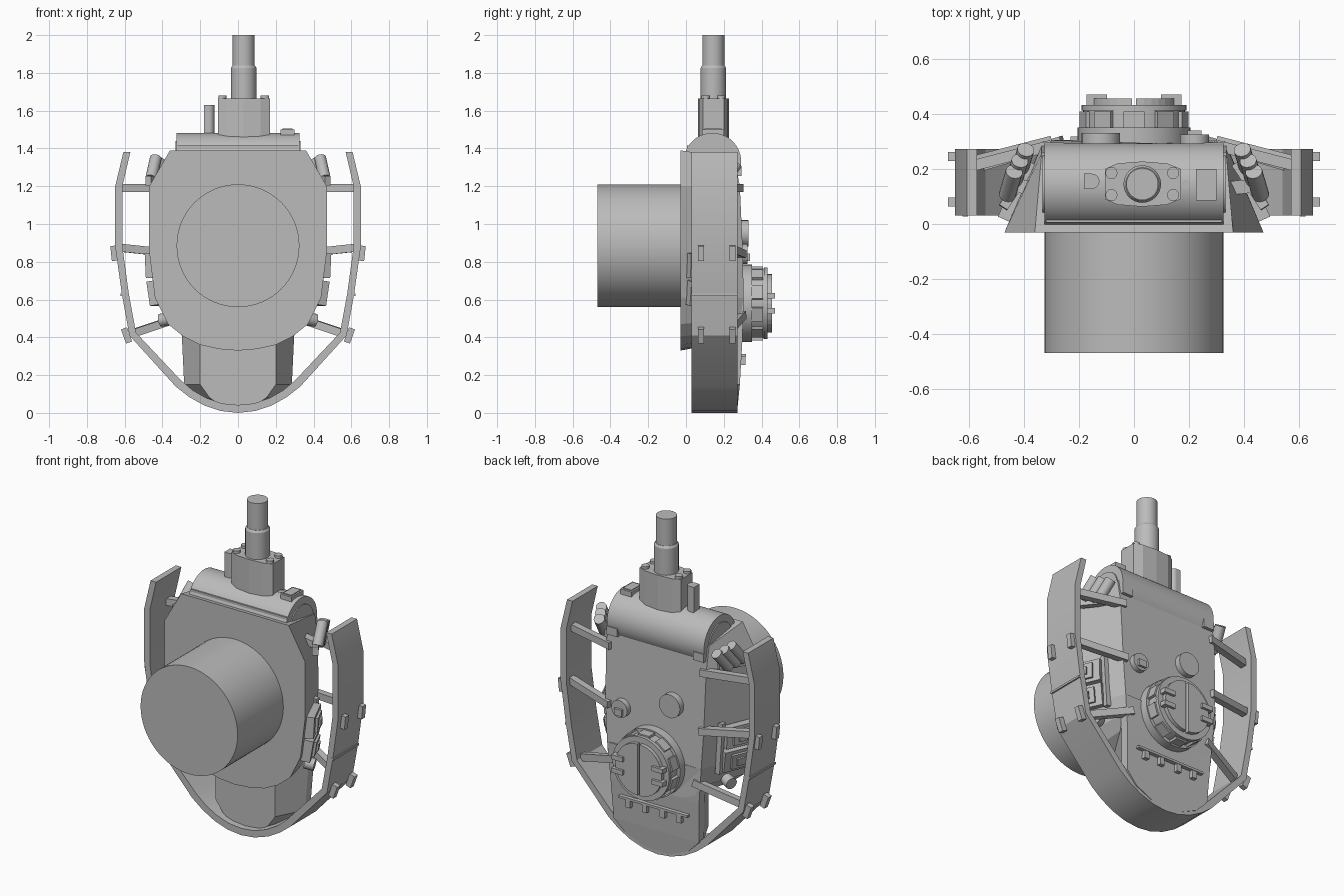
import bpy, bmesh, math
from mathutils import Vector, Matrix

old = bpy.data.objects.get("Cube")
if old:
    bpy.data.objects.remove(old, do_unlink=True)

grey = bpy.data.materials.new("plain grey")
grey.use_nodes = True
COL = (0.5, 0.5, 0.5, 1)
grey.diffuse_color = COL
grey.node_tree.nodes["Principled BSDF"].inputs["Base Color"].default_value = COL


def finish(name, bm, smooth=False):
    bmesh.ops.recalc_face_normals(bm, faces=bm.faces)
    me = bpy.data.meshes.new(name)
    bm.to_mesh(me)
    bm.free()
    me.materials.append(grey)
    ob = bpy.data.objects.new(name, me)
    bpy.context.collection.objects.link(ob)
    if smooth:
        bpy.ops.object.select_all(action="DESELECT")
        ob.select_set(True)
        bpy.context.view_layer.objects.active = ob
        bpy.ops.object.shade_smooth_by_angle(angle=math.radians(30))
    return ob


def box(name, centre, size, rot=None):
    bm = bmesh.new()
    m = Matrix.Translation(centre) @ (rot or Matrix()) @ Matrix.Diagonal((*size, 1))
    bmesh.ops.create_cube(bm, size=1, matrix=m)
    return finish(name, bm)


def cyl(name, a, b, r, r2=None, n=32):
    a, b = Vector(a), Vector(b)
    bm = bmesh.new()
    m = Matrix.Translation((a + b) / 2) @ (b - a).to_track_quat("Z", "Y").to_matrix().to_4x4()
    bmesh.ops.create_cone(bm, cap_ends=True, segments=n, radius1=r, radius2=r2 or r,
                          depth=(b - a).length, matrix=m)
    return finish(name, bm, True)


def beam(name, a, b, w, h):
    """Square bar between two points."""
    a, b = Vector(a), Vector(b)
    rot = (b - a).to_track_quat("X", "Z").to_matrix().to_4x4()
    return box(name, (a + b) / 2, ((b - a).length, w, h), rot)


def loft(name, loops, smooth=False):
    """Skin closed loops of equal length and cap both ends."""
    bm = bmesh.new()
    rings = [[bm.verts.new(p) for p in lp] for lp in loops]
    for r, s in zip(rings, rings[1:]):
        for i in range(len(r)):
            j = (i + 1) % len(r)
            bm.faces.new((r[i], r[j], s[j], s[i]))
    bm.faces.new(rings[0])
    bm.faces.new(rings[-1])
    return finish(name, bm, smooth)


def mirror(pts):
    """Complete a right half listed from top to bottom; the last point lies on x = 0."""
    return pts + [(-p[0], *p[1:]) for p in reversed(pts[:-1])]


def roof_y(z):
    knots = [(0, .27), (.25, .295), (.6, .305), (.9, .30), (1.2, .285), (1.36, .255)]
    for (z0, y0), (z1, y1) in zip(knots, knots[1:]):
        if z <= z1:
            return y0 + (y1 - y0) * (z - z0) / (z1 - z0)
    return .255


# Turret ring drum
cyl("ring_drum", (0, -.468, .885), (0, 0, .885), .325, n=64)

# Main hull: wide front plate tapering to the roof
front = [(.36, 1.39), (.47, 1.2), (.47, .85), (.44, .61), (.37, .47), (.29, .405),
         (.2, .36), (.1, .338), (0, .33)]
roof = [(.335, 1.345), (.335, 1.2), (.33, .85), (.315, .61), (.3, .5), (.27, .44),
        (.2, .41), (.1, .395), (0, .39)]
loft("hull", [[(x, -.03, z) for x, z in mirror(front)],
              [(x, roof_y(z), z) for x, z in mirror(roof)]])

# Rear bustle: stations from the middle to the tail, chamfered floor
stations = [(.61, .315, .2), (.4, .297, .2), (.15, .285, .2), (.08, .215, .15), (.02, .08, .06)]
loft("bustle", [[(-w, roof_y(z), z), (-w, roof_y(z) - .05, z), (-f, .07, z),
                 (f, .07, z), (w, roof_y(z) - .05, z), (w, roof_y(z), z)]
                for z, w, f in stations])

# Wrap-around armour rail
outer = [(.607, 1.38), (.65, 1.2), (.65, .88), (.615, .63), (.575, .41), (.33, .14),
         (.26, .085), (.18, .04), (.09, .01), (0, 0)]
inner = [(.57, 1.38), (.612, 1.2), (.612, .88), (.578, .63), (.54, .425), (.305, .175),
         (.24, .12), (.17, .08), (.085, .05), (0, .042)]
outer_all, inner_all = mirror(outer), mirror(inner)
loft("armour_rail", [[(ox, .03, oz), (ox, .272, oz), (ix, .272, iz), (ix, .03, iz)]
                     for (ox, oz), (ix, iz) in zip(outer_all, inner_all)], True)

for s, side in ((1, "left"), (-1, "right")):
    # Struts from the hull to the rail
    for a, b in (((.3, .285, 1.19), (.63, .2, 1.19)),
                 ((.3, .3, .84), (.63, .215, .875)),
                 ((.26, .3, .52), (.56, .21, .42))):
        beam("strut_" + side, (s * a[0], *a[1:]), (s * b[0], *b[1:]), .04, .042)
    # Rail clips
    for x, z, tilt in ((.655, .845, .1), (.59, .41, .35)):
        for y in (.08, .245):
            rot = Matrix.Rotation(s * tilt, 4, "Y")
            box("rail_clip_" + side, (s * x, y, z), (.034, .032, .08), rot)
    # Rail panel joint
    box("rail_joint_" + side, (s * .612, .15, .625), (.02, .244, .012))
    # Smoke launchers and their shelf
    for i in range(3):
        top = Vector((s * (.435 - .021 * i), .19 + .04 * i, 1.35 - .015 * i))
        cyl("launcher_" + side, top, top + Vector((s * .025, -.085, -.11)), .031, n=16)
    beam("launcher_shelf_" + side, (s * .475, .06, 1.23), (s * .37, .22, 1.22), .035, .05)
    beam("launcher_arm_" + side, (s * .44, .14, 1.23), (s * .35, .13, 1.25), .05, .04)
    # Stowage boxes leaning on the side walls
    lean = Matrix.Rotation(s * .42, 4, "Z")
    for z, x, roll in ((.78, .425, .05), (.635, .41, .16)):
        rot = lean @ Matrix.Rotation(s * roll, 4, "Y")
        c = Vector((s * x, .1, z))
        n = rot @ Vector((s, 0, 0))
        box("stowage_box_" + side, c, (.06, .19, .13), rot)
        box("stowage_lid_" + side, c + n * .034, (.02, .11, .09), rot)
        box("stowage_latch_" + side, c + n * .046, (.018, .05, .045), rot)
    beam("stowage_tray_" + side, (s * .38, .2, .87), (s * .36, .2, .56), .03, .03)
    # Round can low on the wall
    cyl("side_can_" + side, (s * .36, .13, .5), (s * .41, .15, .49), .035, n=16)

# Gun mantlet: half drum with side lips and a seam bar
cyl("mantlet_drum", (-.325, .14, 1.33), (.325, .14, 1.33), .152, n=64)
box("mantlet_seam", (0, .03, 1.402), (.64, .05, .025))
for s in (1, -1):
    cyl("mantlet_end", (s * .325, .14, 1.33), (s * .332, .14, 1.33), .11, n=32)
box("mantlet_rear_flap", (0, .268, 1.35), (.64, .025, .07), Matrix.Rotation(.3, 4, "X"))

# Gun mount block, bolts and barrel
half = [(-.105, .09), (-.06, .07), (.03, .063), (.12, .07), (.17, .09)]
ring = half + [(x, .29 - y) for x, y in reversed(half)]
loft("gun_mount", [[(x, y, z) for x, y in ring] for z in (1.42, 1.665)])
for x in (-.082, .142):
    for y in (.105, .185):
        cyl("mount_bolt", (x, y, 1.65), (x, y, 1.68), .022, n=12)
cyl("barrel_sleeve", (.03, .145, 1.65), (.03, .145, 1.825), .068)
cyl("barrel_collar", (.03, .145, 1.825), (.03, .145, 1.838), .068, .06)
cyl("barrel", (.03, .145, 1.83), (.03, .145, 2), .058)
# Sight tube, coaxial port and sight block beside the gun
box("sight_tube_back", (-.167, .155, 1.54), (.028, .055, .18))
cyl("sight_tube", (-.153, .155, 1.45), (-.153, .155, 1.63), .0275, n=20)
cyl("coaxial_port", (.187, .145, 1.46), (.187, .145, 1.483), .016, n=16)
box("sight_block", (.262, .143, 1.475), (.075, .115, .05))
box("sight_window", (.262, .143, 1.502), (.055, .09, .006))

# Commander cupola built of stacked discs
CZ = .58
for name, y0, y1, r in (("cupola_base", .28, .35, .205), ("cupola_drum", .34, .415, .185),
                        ("cupola_rim", .412, .432, .19)):
    cyl(name, (0, y0, CZ), (0, y1, CZ), r, n=48)
for i in range(10):
    a = math.tau * (i + .5) / 10
    box("vision_block", (.178 * math.cos(a), .378, CZ + .178 * math.sin(a)),
        (.035, .06, .075), Matrix.Rotation(-a, 4, "Y"))
# Split hatch with hinges
for s in (1, -1):
    arc = [math.pi * (i / 16 - .5) for i in range(17)]
    loft("hatch_half", [[(s * (.008 + .147 * math.cos(a)), y, CZ + .155 * math.sin(a))
                         for a in arc] for y in (.42, .455)])
    for dz in (-.04, .04):
        box("hatch_hinge", (s * .135, .45, CZ + dz), (.075, .04, .028))

# Round roof fittings
cyl("roof_vent", (-.12, .28, .95), (-.12, .33, .95), .07)
cyl("roof_periscope", (.22, .28, .84), (.22, .325, .84), .053)
box("periscope_head", (.22, .325, .825), (.05, .03, .04))

# Rear roof bar with tabs, and roof front corner plates
box("rear_bar", (0, .305, .305), (.46, .025, .014))
for x in (-.17, -.06, .06, .17):
    box("bar_tab", (x, .3, .275), (.032, .03, .045))
for s in (1, -1):
    box("roof_corner_plate", (s * .29, .285, 1.28), (.07, .02, .05))
